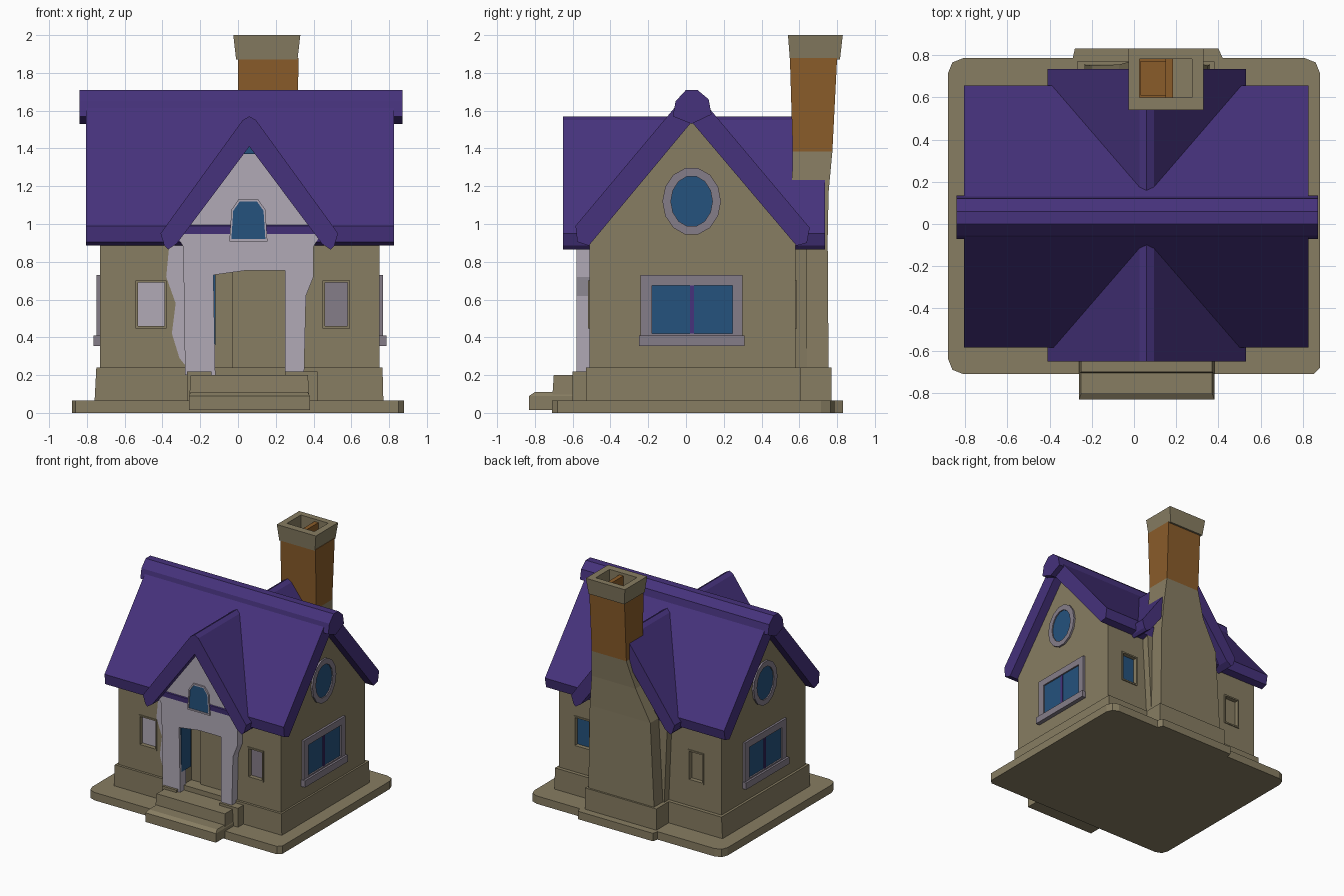
import bpy, bmesh, math

if "Cube" in bpy.data.objects:
    bpy.data.objects.remove(bpy.data.objects["Cube"])


def material(name, rgb):
    m = bpy.data.materials.new(name)
    m.diffuse_color = (*rgb, 1)
    m.use_nodes = True
    m.node_tree.nodes["Principled BSDF"].inputs["Base Color"].default_value = m.diffuse_color
    return m


STONE = material("tan_stone", (0.243, 0.205, 0.122))
PURPLE = material("purple_roof", (0.061, 0.032, 0.202))
WHITE = material("pale_lavender", (0.44, 0.40, 0.47))
MAUVE = material("grey_mauve", (0.235, 0.205, 0.25))
BLUE = material("blue_glass", (0.018, 0.084, 0.205))
BRICK = material("orange_brick", (0.254, 0.107, 0.023))


def place(p, axis, d):
    return {'x': (d, p[0], p[1]), 'y': (p[0], d, p[1]), 'z': (p[0], p[1], d)}[axis]


def finish(bm, name, mat):
    bmesh.ops.recalc_face_normals(bm, faces=bm.faces)
    me = bpy.data.meshes.new(name)
    bm.to_mesh(me)
    bm.free()
    me.materials.append(mat)
    ob = bpy.data.objects.new(name, me)
    bpy.context.collection.objects.link(ob)
    return ob


def prism(name, pts, axis, a, b, mat):
    """Outline extruded along an axis from a to b."""
    bm = bmesh.new()
    lo = [bm.verts.new(place(p, axis, a)) for p in pts]
    hi = [bm.verts.new(place(p, axis, b)) for p in pts]
    bm.faces.new(lo)
    bm.faces.new(hi)
    for i in range(len(pts)):
        j = (i + 1) % len(pts)
        bm.faces.new((lo[i], lo[j], hi[j], hi[i]))
    return finish(bm, name, mat)


def ring(name, outer, inner, axis, a, b, mat):
    """Frame between two outlines with equal point counts."""
    bm = bmesh.new()
    loops = [[bm.verts.new(place(p, axis, d)) for p in o]
             for o, d in ((outer, a), (outer, b), (inner, b), (inner, a))]
    n = len(outer)
    for k in range(4):
        s, t = loops[k], loops[(k + 1) % 4]
        for i in range(n):
            j = (i + 1) % n
            bm.faces.new((s[i], s[j], t[j], t[i]))
    return finish(bm, name, mat)


def loft(name, sections, mat):
    """Stacked rectangles (x0, x1, y0, y1, z)."""
    bm = bmesh.new()
    rows = [[bm.verts.new(v) for v in ((x0, y0, z), (x1, y0, z), (x1, y1, z), (x0, y1, z))]
            for x0, x1, y0, y1, z in sections]
    bm.faces.new(rows[0])
    bm.faces.new(rows[-1])
    for s, t in zip(rows, rows[1:]):
        for i in range(4):
            j = (i + 1) % 4
            bm.faces.new((s[i], s[j], t[j], t[i]))
    return finish(bm, name, mat)


def box(name, x0, x1, y0, y1, z0, z1, mat):
    return loft(name, [(x0, x1, y0, y1, z0), (x0, x1, y0, y1, z1)], mat)


def rect(u0, u1, v0, v1):
    return [(u0, v0), (u1, v0), (u1, v1), (u0, v1)]


def ellipse(cu, cv, ru, rv, n=14):
    return [(cu + ru * math.cos(2 * math.pi * i / n), cv + rv * math.sin(2 * math.pi * i / n))
            for i in range(n)]


def cut(ob, *bounds):
    c = box("cutter", *bounds, ob.data.materials[0])
    m = ob.modifiers.new("cut", 'BOOLEAN')
    m.operation, m.solver, m.object = 'DIFFERENCE', 'EXACT', c
    bpy.context.view_layer.objects.active = ob
    bpy.ops.object.modifier_apply(modifier=m.name)
    bpy.data.objects.remove(c)


# ground slab with cut corners, back bump and front steps
x, f, k, c = 0.88, -0.71, 0.785, 0.07
prism("ground_slab", [(-x, f + c), (-x + 0.02, f + 0.02), (-x + c, f), (x - 0.03, f), (x, f + 0.03),
                      (x, k - c), (x - 0.02, k - 0.02), (x - c, k), (0.42, k), (0.40, 0.83),
                      (-0.28, 0.83), (-0.29, k), (-x + c, k), (-x + 0.02, k - 0.02), (-x, k - c)],
      'z', 0, 0.065, STONE)
loft("lower_step", [(-0.26, 0.38, -0.83, -0.6, 0.015), (-0.26, 0.38, -0.83, -0.6, 0.09),
                    (-0.25, 0.37, -0.80, -0.6, 0.11)], STONE)
loft("upper_step", [(-0.26, 0.38, -0.71, -0.45, 0.05), (-0.25, 0.37, -0.70, -0.45, 0.20)], STONE)

# plinths
loft("plinth", [(-0.76, 0.77, -0.53, 0.61, 0.05), (-0.75, 0.765, -0.53, 0.61, 0.24)], STONE)
box("porch_plinth", -0.27, -0.14, -0.60, -0.5, 0.05, 0.22, STONE)
box("porch_plinth_right", 0.25, 0.42, -0.60, -0.5, 0.05, 0.22, STONE)
box("chimney_plinth", -0.27, 0.38, 0.5, 0.77, 0.05, 0.24, STONE)

# house walls with recesses
walls = prism("walls", [(-0.51, 0.2), (-0.51, 0.95), (0.03, 1.56), (0.58, 0.95), (0.58, 0.2)],
              'x', -0.73, 0.75, STONE)
cut(walls, -0.13, 0.25, -0.7, -0.42, 0.205, 0.76)
for name, x0, x1, s, mat in (("front_window_left", -0.53, -0.39, -1, WHITE),
                             ("front_window_right", 0.46, 0.58, -1, MAUVE),
                             ("back_window_left", -0.56, -0.44, 1, STONE),
                             ("back_window_right", 0.47, 0.60, 1, BLUE)):
    w = -0.51 if s < 0 else 0.58
    cut(walls, x0, x1, w - 0.035, w + 0.035, 0.46, 0.69, )
    box(name, x0, x1, w - s * 0.035, w - s * 0.027, 0.46, 0.69, mat)
    ring(name + "_trim", rect(x0 - 0.012, x1 + 0.012, 0.448, 0.702), rect(x0, x1, 0.46, 0.69),
         'y', w - s * 0.01, w + s * 0.008, STONE)

# side windows, both gables
for s, tag in ((1, "right"), (-1, "left")):
    w = 0.01 + s * 0.74
    ring(f"{tag}_window_frame", rect(-0.24, 0.30, 0.37, 0.73), rect(-0.18, 0.245, 0.42, 0.675),
         'x', w - s * 0.01, w + s * 0.018, MAUVE)
    box(f"{tag}_window_sill", *sorted((w - s * 0.01, w + s * 0.035)), -0.25, 0.31, 0.355, 0.41, MAUVE)
    prism(f"{tag}_window_glass", rect(-0.18, 0.245, 0.42, 0.675), 'x', w, w + s * 0.006, BLUE)
    prism(f"{tag}_window_bar", rect(0.02, 0.042, 0.42, 0.675), 'x', w, w + s * 0.012, PURPLE)
    ring(f"{tag}_oval_frame", ellipse(0.03, 1.12, 0.155, 0.18), ellipse(0.03, 1.12, 0.11, 0.135),
         'x', w - s * 0.01, w + s * 0.015, MAUVE)
    prism(f"{tag}_oval_glass", ellipse(0.03, 1.12, 0.112, 0.138), 'x', w, w + s * 0.006, BLUE)

# white porch front with doorway
prism("porch_front", [(-0.28, 0.2), (-0.12, 0.2), (-0.13, 0.73), (0.05, 0.755), (0.25, 0.755),
                      (0.25, 0.2), (0.35, 0.2), (0.36, 0.62), (0.40, 0.72), (0.40, 0.88), (0.43, 0.93),
                      (0.06, 1.44), (-0.32, 0.93), (-0.29, 0.88)], 'y', -0.58, -0.50, WHITE)
prism("white_wall_patch", [(-0.27, 0.24), (-0.31, 0.29), (-0.35, 0.42), (-0.33, 0.58), (-0.38, 0.72),
                           (-0.36, 0.93), (-0.27, 0.93)], 'y', -0.517, -0.509, WHITE)
box("doorway_side_strip", -0.129, -0.12, -0.56, -0.44, 0.36, 0.73, BLUE)
box("door_panel", -0.03, 0.25, -0.445, -0.42, 0.205, 0.755, STONE)
arch = [(-0.035, 0.92), (0.145, 0.92), (0.135, 1.07), (0.10, 1.12), (0.01, 1.12), (-0.025, 1.07)]
prism("gable_window_glass", arch, 'y', -0.586, -0.579, BLUE)
ring("gable_window_trim", [(0.055 + (u - 0.055) * 1.12, 1.02 + (v - 1.02) * 1.12) for u, v in arch],
     arch, 'y', -0.593, -0.575, WHITE)
prism("gable_peak_glass", [(0.0, 1.37), (0.11, 1.37), (0.055, 1.44)], 'y', -0.588, -0.579, BLUE)

# main roof and ridge cap
prism("main_roof", [(-0.515, 0.885), (-0.575, 0.905), (-0.585, 0.99), (-0.04, 1.64), (0.10, 1.64),
                    (0.655, 0.98), (0.64, 0.90), (0.585, 0.885), (0.03, 1.54)], 'x', -0.805, 0.825, PURPLE)
prism("ridge_cap", [(-0.07, 1.57), (-0.055, 1.65), (0.0, 1.71), (0.06, 1.71), (0.12, 1.66),
                    (0.135, 1.58), (0.03, 1.53)], 'x', -0.84, 0.87, PURPLE)

# front and back cross gables
half = [(0.0, 1.57), (0.035, 1.55), (0.47, 0.95), (0.45, 0.885), (0.43, 0.865), (0.385, 0.895)]
gable = [(0.06 + u, v) for u, v in half] + [(0.06, 1.41)] + [(0.06 - u, v) for u, v in half[:0:-1]]
prism("front_gable_roof", gable, 'y', -0.65, -0.05, PURPLE)
prism("back_gable_roof", gable, 'y', 0.10, 0.735, PURPLE)
prism("back_gable_wall", [(-0.25, 0.24), (0.36, 0.24), (0.40, 0.92), (0.06, 1.43), (-0.28, 0.92)],
      'y', 0.5, 0.64, STONE)

# chimney: tapered stone base, brick stack, hollow cap
loft("chimney_base", [(-0.24, 0.36, 0.5, 0.755, 0.2), (-0.20, 0.35, 0.5, 0.75, 0.92),
                      (-0.07, 0.33, 0.56, 0.755, 1.17), (0.0, 0.315, 0.565, 0.775, 1.385)], STONE)
stack = loft("chimney_stack", [(0.0, 0.315, 0.565, 0.775, 1.385), (0.0, 0.32, 0.55, 0.80, 1.88)], BRICK)
cut(stack, 0.03, 0.15, 0.61, 0.77, 1.70, 1.95)
cap = loft("chimney_cap", [(-0.01, 0.315, 0.55, 0.815, 1.87), (-0.025, 0.33, 0.54, 0.83, 2.0)], STONE)
cut(cap, 0.025, 0.275, 0.60, 0.78, 1.8, 2.1)
box("flue_divider", 0.15, 0.185, 0.60, 0.78, 1.86, 1.98, BRICK)
box("flue_floor", 0.185, 0.275, 0.60, 0.78, 1.875, 1.89, STONE)
